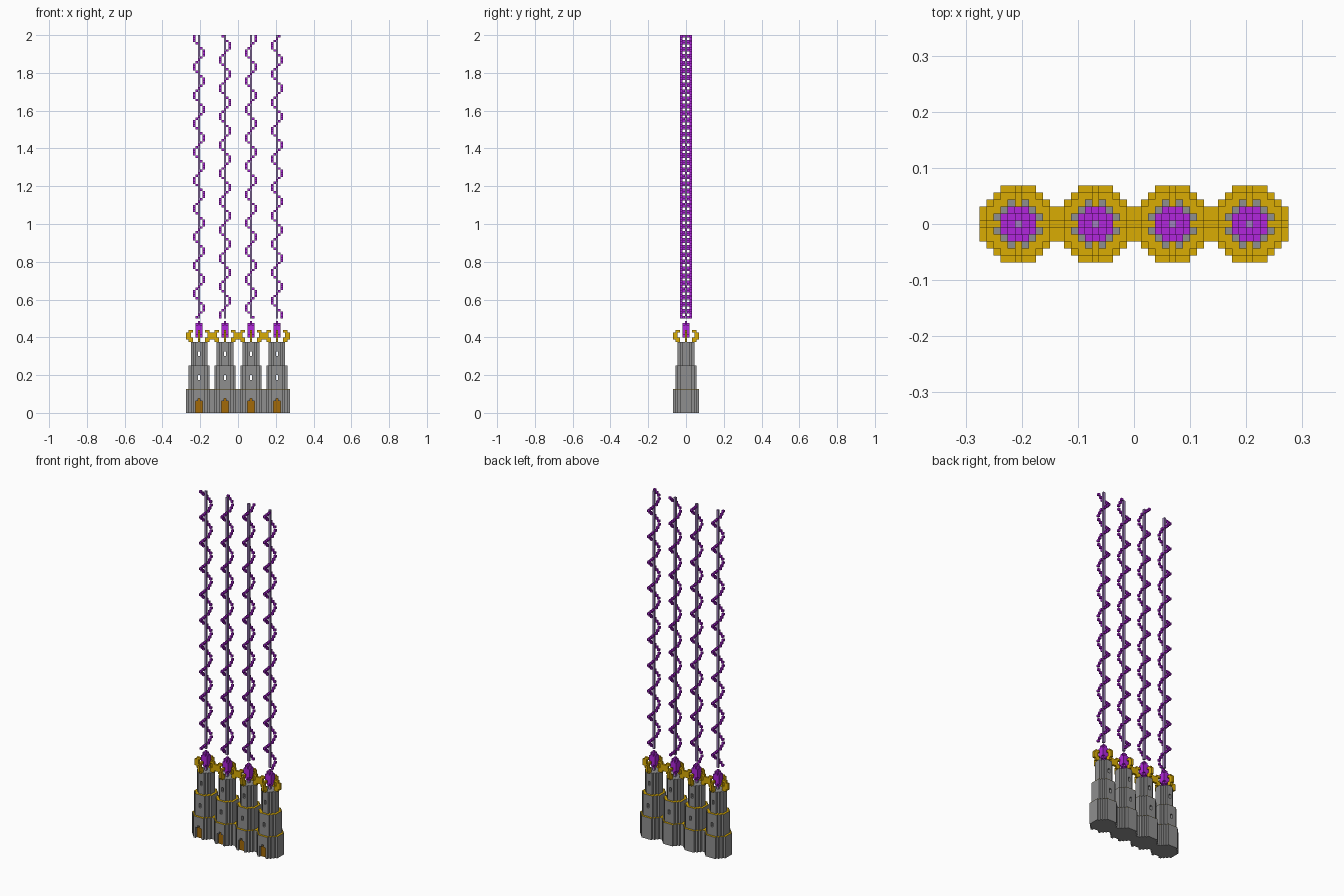
import bpy, bmesh, math

if "Cube" in bpy.data.objects:
    bpy.data.objects.remove(bpy.data.objects["Cube"], do_unlink=True)

U = 0.0125                      # edge of one block
PLATE = 0.06                    # ledge plate thickness, in blocks
TOWER_X = [-16.5, -5.5, 5.5, 16.5]


def material(name, rgb):
    lin = [(c / 12.92 if c <= 0.04045 else ((c + 0.055) / 1.055) ** 2.4) for c in (v / 255 for v in rgb)]
    m = bpy.data.materials.new(name)
    m.use_nodes = True
    m.diffuse_color = (*lin, 1)
    m.node_tree.nodes["Principled BSDF"].inputs["Base Color"].default_value = (*lin, 1)
    return m


STONE = material("stone grey", (143, 143, 143))
GOLD = material("gold", (218, 172, 4))
PURPLE = material("purple", (177, 38, 220))
WOOD = material("door brown", (162, 106, 8))
POLE = material("pole lavender", (160, 130, 188))

SIDES = [(1, 0, 0), (-1, 0, 0), (0, 1, 0), (0, -1, 0), (0, 0, 1), (0, 0, -1)]


def block_mesh(name, cells, mats, rule=None, height=1.0):
    """Mesh of the outer faces of a set of blocks; rule(cell, side) picks the material."""
    cells = set(cells)
    bm = bmesh.new()
    verts = {}

    def vert(p):
        if p not in verts:
            verts[p] = bm.verts.new([c * U for c in p])
        return verts[p]

    for c in sorted(cells):
        for n in SIDES:
            if tuple(a + b for a, b in zip(c, n)) in cells:
                continue
            axis = [i for i in range(3) if n[i]][0]
            a, b = (axis + 1) % 3, (axis + 2) % 3
            corners = []
            for s, t in ((-1, -1), (1, -1), (1, 1), (-1, 1)):
                d = [0, 0, 0]
                d[axis], d[a], d[b] = n[axis], s, t
                corners.append(vert((c[0] + d[0] / 2, c[1] + d[1] / 2,
                                     c[2] + (height if d[2] > 0 else 0))))
            if n[axis] < 0:
                corners.reverse()
            f = bm.faces.new(corners)
            f.material_index = rule(c, n) if rule else 0
    me = bpy.data.meshes.new(name)
    bm.to_mesh(me)
    bm.free()
    for m in mats:
        me.materials.append(m)
    return me


def disc(width):
    """Block columns of a round plan of the given width."""
    r = width // 2
    return [(x, y) for x in range(-r, r + 1) for y in range(-r, r + 1)
            if x * x + y * y <= (width / 2) ** 2]


# Arched doorway, one block deep, with the door on its back wall
doorway = {(x, -5, z) for x in (-1, 0, 1) for z in range(6 if x == 0 else 5)}


def door_rule(c, n):
    return int(n[1] == -1 and (c[0], c[1] - 1, c[2]) in doorway)


# Stepped tower with window slits cut through from front to back
tower = {(x, y, z) for width, z0 in ((11, 0), (9, 10), (7, 20))
         for x, y in disc(width) for z in range(z0, z0 + 10)
         if not (x == 0 and z in (14, 15, 24, 25))} - doorway

# Thin gilded plates lying on the two ledges
ledges = [(x, y, z) for outer, inner, z in ((11, 9, 10), (9, 7, 20))
          for x, y in set(disc(outer)) - set(disc(inner))]

# Four hooked claws around the tower top
hook = [(3, 30), (4, 30), (3, 31), (4, 31), (5, 31), (4, 32), (5, 32),
        (4, 33), (5, 33), (3, 34), (4, 34)]
claws = [(d * cx, d * cy, z) for d, z in hook
         for cx, cy in ((1, 0), (-1, 0), (0, 1), (0, -1))]

# Gem tapering to a point, on a short stem
gem = [(x, y, z) for x in (-1, 0, 1) for y in (-1, 0, 1)
       for z in range(31 + abs(x) + abs(y), 39 - abs(x) - abs(y))]
stem = [(0, 0, 30)]

# Tall pole and the ribbon that winds around it, one block per layer
pole = [(0, 0, z) for z in range(40, 160)]
ring = sorted([(x, y) for x in range(-2, 3) for y in range(-2, 3)
               if max(abs(x), abs(y)) == 2 and abs(x * y) < 4],
              key=lambda p: math.atan2(p[1], p[0]))
start = ring.index((-1, -2))
spiral = [(*ring[(start + i) % 12], 40 + i) for i in range(120)]

parts = {
    "tower": block_mesh("tower", tower, [STONE, WOOD], door_rule),
    "ledge_trim": block_mesh("ledge_trim", ledges, [GOLD], height=PLATE),
    "claws": block_mesh("claws", claws, [GOLD]),
    "gem": block_mesh("gem", gem, [PURPLE]),
    "gem_stem": block_mesh("gem_stem", stem, [POLE]),
    "pole": block_mesh("pole", pole, [POLE]),
    "spiral": block_mesh("spiral", spiral, [PURPLE]),
}

# Four towers side by side; each spiral is a quarter turn behind the last
for k, tx in enumerate(TOWER_X):
    for name, me in parts.items():
        ob = bpy.data.objects.new(f"{name}_{k + 1}", me)
        ob.location.x = tx * U
        if name == "spiral":
            ob.rotation_euler.z = -k * math.pi / 2
        bpy.context.collection.objects.link(ob)
